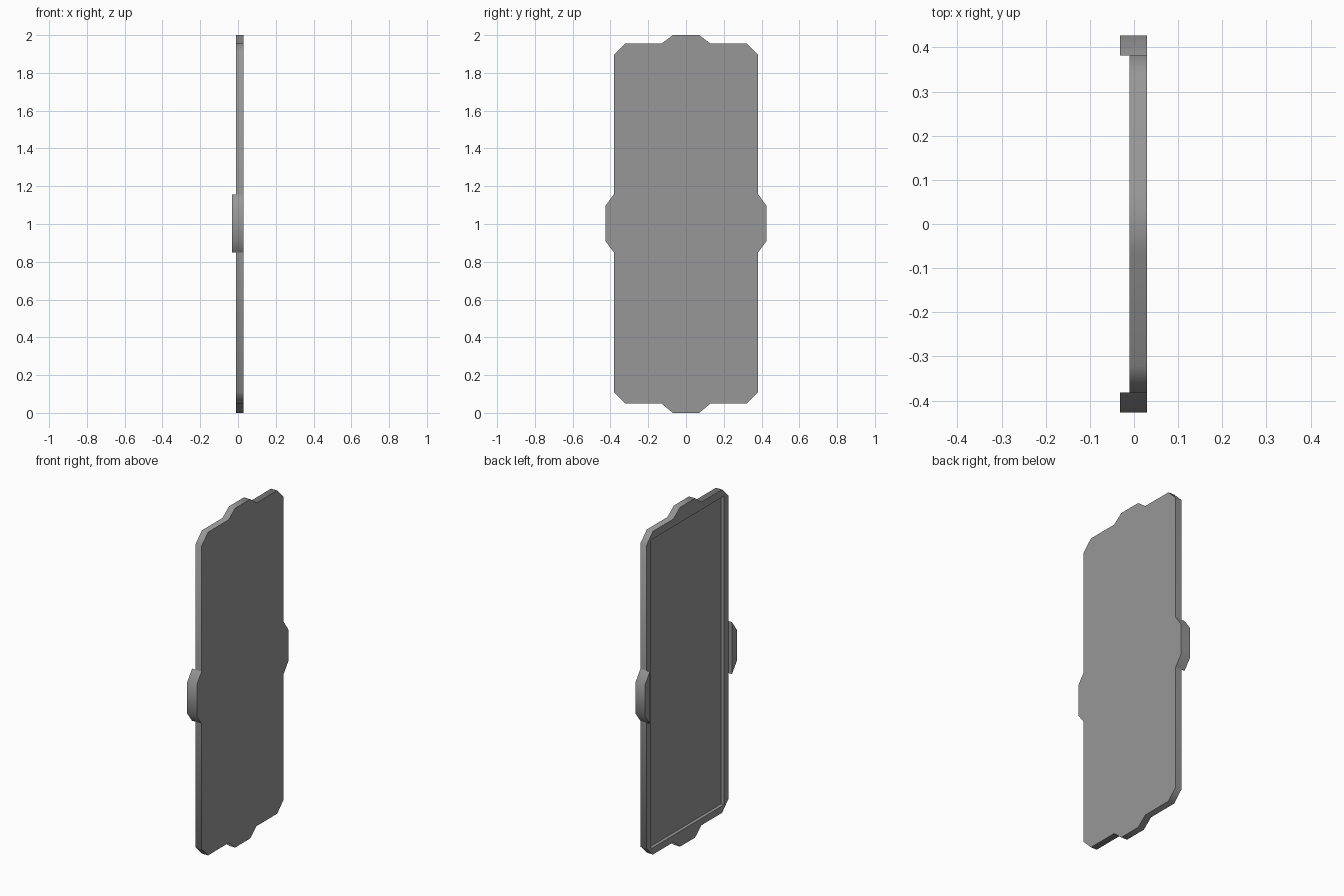
import bpy, bmesh, math

if "Cube" in bpy.data.objects:
    bpy.data.objects.remove(bpy.data.objects["Cube"])

# Dark grey finish
grey = bpy.data.materials.new("dark_grey")
grey.diffuse_color = (0.31, 0.31, 0.31, 1)
grey.use_nodes = True
grey.node_tree.nodes["Principled BSDF"].inputs["Base Color"].default_value = grey.diffuse_color


def prism(name, profile, x0, x1):
    """Extrude a (y, z) profile along x."""
    bm = bmesh.new()
    face = bm.faces.new([bm.verts.new((x0, y, z)) for y, z in profile])
    ext = bmesh.ops.extrude_face_region(bm, geom=[face])
    verts = [g for g in ext["geom"] if isinstance(g, bmesh.types.BMVert)]
    bmesh.ops.translate(bm, verts=verts, vec=(x1 - x0, 0, 0))
    bmesh.ops.recalc_face_normals(bm, faces=bm.faces)
    mesh = bpy.data.meshes.new(name)
    bm.to_mesh(mesh)
    bm.free()
    mesh.materials.append(grey)
    obj = bpy.data.objects.new(name, mesh)
    bpy.context.collection.objects.link(obj)
    return obj


def smooth_rim(obj):
    """Smooth the chamfers round the rim, keep square edges sharp."""
    bpy.ops.object.select_all(action='DESELECT')
    obj.select_set(True)
    bpy.context.view_layer.objects.active = obj
    bpy.ops.object.shade_smooth_by_angle(angle=math.radians(65))


# Panel with chamfered corners and a tab at the top and bottom
half = [(0.07, 0.0), (0.13, 0.05), (0.322, 0.05), (0.382, 0.11),
        (0.382, 1.895), (0.322, 1.955), (0.13, 1.955), (0.07, 2.0)]
outline = half + [(-y, z) for y, z in reversed(half)]
panel = prism("panel", outline, -0.01, 0.03)

# Shallow rectangular recess in the left face
recess = [(-0.34, 0.09), (0.34, 0.09), (0.34, 1.91), (-0.34, 1.91)]
cutter = prism("recess_cutter", recess, -0.05, 0.01)
cutter.hide_render = True
mod = panel.modifiers.new("recess", 'BOOLEAN')
mod.operation = 'DIFFERENCE'
mod.solver = 'EXACT'
mod.object = cutter
bpy.context.view_layer.objects.active = panel
bpy.ops.object.modifier_apply(modifier=mod.name)
bpy.data.objects.remove(cutter)
smooth_rim(panel)

# Side clips, thicker than the panel
clip = [(0.382, 0.85), (0.427, 0.91), (0.427, 1.095), (0.382, 1.157)]
for side, s in (("back", 1), ("front", -1)):
    smooth_rim(prism(side + "_clip", [(s * y, z) for y, z in clip], -0.032, 0.03))
